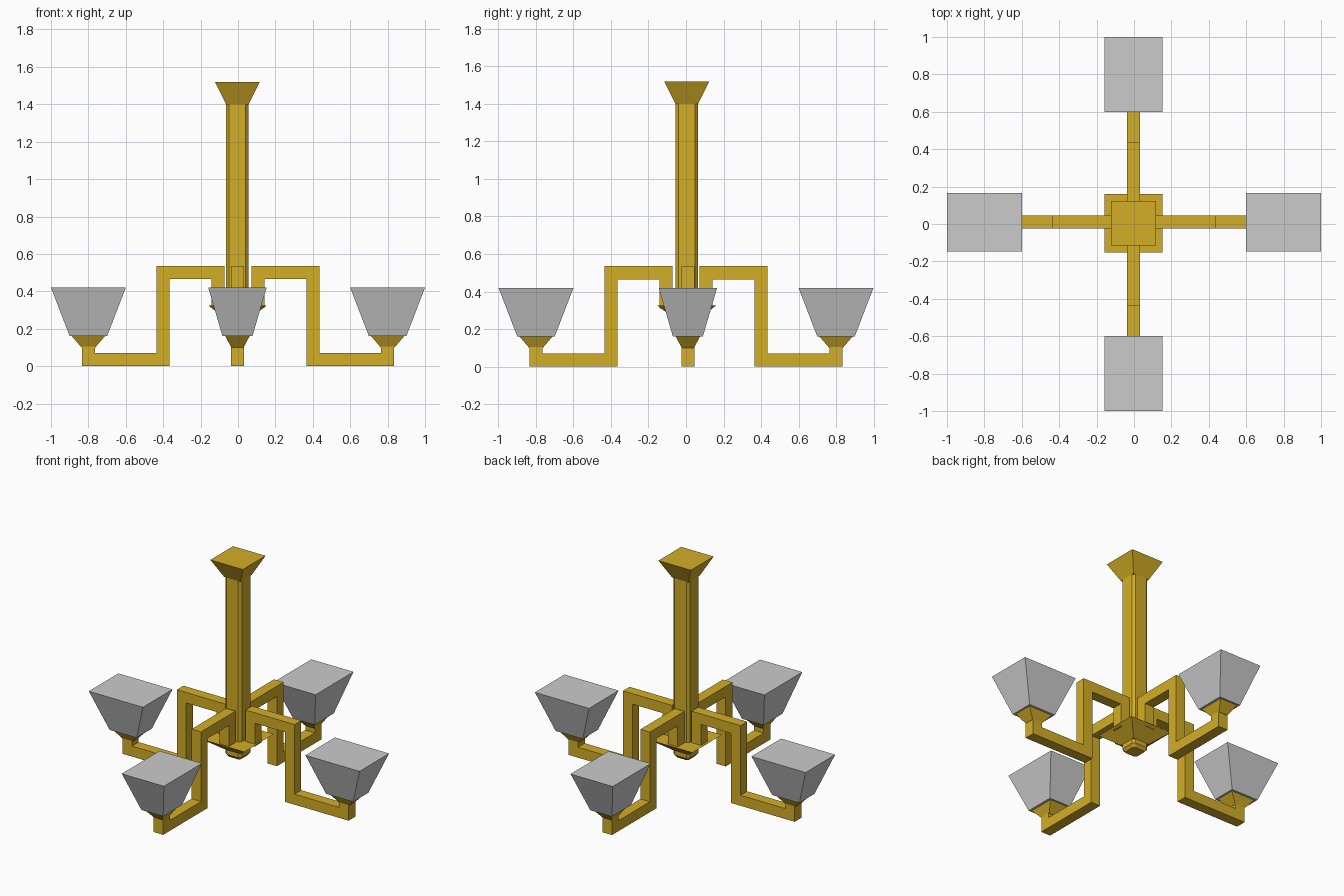
import bpy, bmesh, math
from mathutils import Matrix

if "Cube" in bpy.data.objects:
    bpy.data.objects.remove(bpy.data.objects["Cube"])

gold = bpy.data.materials.new("brass")
gold.diffuse_color = (0.65, 0.42, 0.02, 1)
gold.use_nodes = True
gold.node_tree.nodes["Principled BSDF"].inputs["Base Color"].default_value = gold.diffuse_color


def finish(name, bm, mat=None, matrix=None):
    bmesh.ops.recalc_face_normals(bm, faces=bm.faces)
    if matrix is not None:
        bm.transform(matrix)
    me = bpy.data.meshes.new(name)
    bm.to_mesh(me)
    bm.free()
    ob = bpy.data.objects.new(name, me)
    bpy.context.collection.objects.link(ob)
    if mat:
        me.materials.append(mat)
    return ob


def loft(name, rings, mat=None, cx=0, matrix=None):
    """Stack of rectangles (half_x, half_y, z, corner chamfer)."""
    bm = bmesh.new()
    loops = []
    for hx, hy, z, c in rings:
        pts = []
        for sx, sy in ((1, 1), (-1, 1), (-1, -1), (1, -1)):
            if c:
                pair = [(sx * hx, sy * (hy - c)), (sx * (hx - c), sy * hy)]
                pts += pair if sx * sy > 0 else pair[::-1]
            else:
                pts.append((sx * hx, sy * hy))
        loops.append([bm.verts.new((cx + x, y, z)) for x, y in pts])
    n = len(loops[0])
    for a, b in zip(loops, loops[1:]):
        for i in range(n):
            j = (i + 1) % n
            bm.faces.new((a[i], a[j], b[j], b[i]))
    bm.faces.new(loops[0][::-1])
    bm.faces.new(loops[-1])
    return finish(name, bm, mat, matrix)


def extruded_profile(name, profile, half, mat, matrix):
    bm = bmesh.new()
    face = bm.faces.new([bm.verts.new((x, -half, z)) for x, z in profile])
    new = bmesh.ops.extrude_face_region(bm, geom=[face])["geom"]
    verts = [g for g in new if isinstance(g, bmesh.types.BMVert)]
    bmesh.ops.translate(bm, verts=verts, vec=(0, 2 * half, 0))
    return finish(name, bm, mat, matrix)


# Central column, ceiling canopy and hub
centre = Matrix.Translation((-0.003, 0.004, 0))
loft("column", [(0.045, 0.045, 0.20, 0.012), (0.06, 0.06, 0.22, 0.016),
                (0.06, 0.06, 1.41, 0.016)], gold, 0, centre)
loft("ceiling_canopy", [(0.06, 0.06, 1.40, 0), (0.12, 0.12, 1.52, 0)], gold, 0, centre)
loft("hub_plate", [(0.06, 0.06, 0.25, 0), (0.156, 0.156, 0.325, 0)], gold, 0, centre)

# Stepped square-section arm, seen from the side
ARM = [(0.072, 0.31), (0.072, 0.535), (0.435, 0.535), (0.435, 0.07), (0.765, 0.07),
       (0.765, 0.105), (0.835, 0.105), (0.835, 0), (0.365, 0), (0.365, 0.465),
       (0.142, 0.465), (0.142, 0.31)]

# Four arms, each with a lamp cup and shade
for i, side in enumerate(("right", "back", "left", "front")):
    offset = (0, 0.01, 0) if i % 2 == 0 else (-0.003, 0, 0)
    m = Matrix.Translation(offset) @ Matrix.Rotation(i * math.pi / 2, 4, 'Z')
    extruded_profile(side + "_arm", ARM, 0.035, gold, m)
    loft(side + "_lamp_cup", [(0.037, 0.033, 0.10, 0), (0.09, 0.066, 0.162, 0)], gold, 0.8, m)
    loft(side + "_shade", [(0.10, 0.08, 0.16, 0), (0.20, 0.156, 0.42, 0)], None, 0.8, m)
